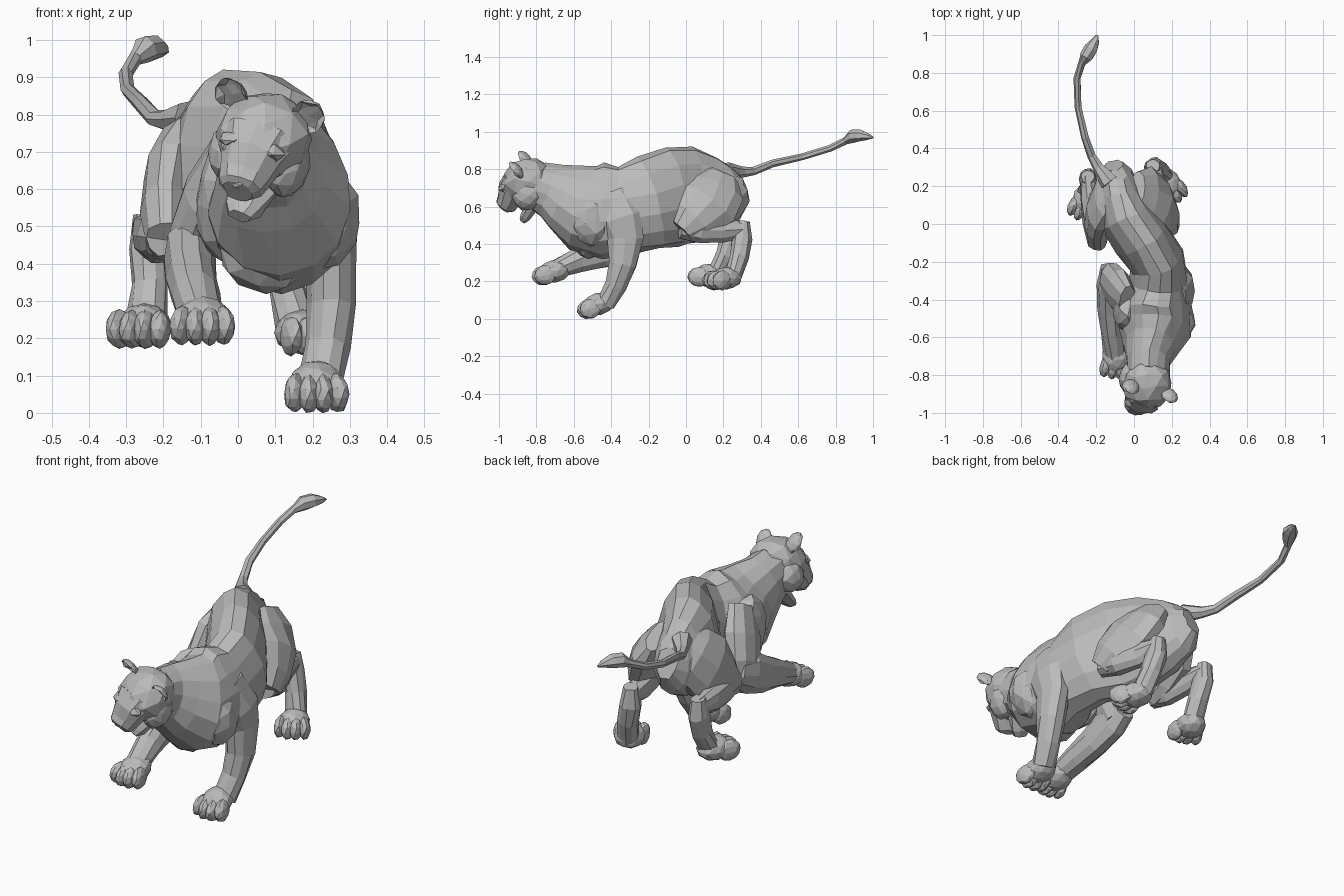
import bpy
import bmesh
import math
import random
from mathutils import Matrix, Vector, Euler

random.seed(4)
if "Cube" in bpy.data.objects:
    bpy.data.objects.remove(bpy.data.objects["Cube"], do_unlink=True)

# Single flat colour
stone = bpy.data.materials.new("stone_grey")
stone.use_nodes = True
grey = (.5, .5, .5, 1)
stone.diffuse_color = grey
stone.node_tree.nodes["Principled BSDF"].inputs["Base Color"].default_value = grey

UP = Vector((0, 0, 1))
SIDE = Vector((1, 0, 0))


def finish(name, bm, rough=.004, matrix=None):
    """Roughen the surface slightly into facets and make a flat shaded object."""
    for vert in bm.verts:
        vert.co += Vector([random.uniform(-rough, rough) for axis in range(3)])
    if matrix:
        bm.transform(matrix)
    bmesh.ops.recalc_face_normals(bm, faces=bm.faces[:])
    mesh = bpy.data.meshes.new(name)
    bm.to_mesh(mesh)
    bm.free()
    mesh.materials.append(stone)
    part = bpy.data.objects.new(name, mesh)
    bpy.context.collection.objects.link(part)
    return part


def loft(name, stations, hint=SIDE, sides=10, egg=0, rough=.004, matrix=None):
    """Skin oval rings; each station is x, y, z, first radius, second radius."""
    bm = bmesh.new()
    centres = [Vector(station[:3]) for station in stations]
    last = len(centres) - 1
    rings = []
    for i, centre in enumerate(centres):
        along = centres[min(i + 1, last)] - centres[max(i - 1, 0)]
        across = along.cross(hint).normalized()
        other = across.cross(along).normalized()
        first, second = stations[i][3:]
        ring = []
        for k in range(sides):
            angle = math.tau * (k + .5) / sides
            c, s = math.cos(angle), math.sin(angle)
            spread = first * c * (1 - egg * s)
            ring.append(bm.verts.new(centre + across * spread + other * second * s))
        rings.append(ring)
    for a, b in zip(rings, rings[1:]):
        for k in range(sides):
            n = (k + 1) % sides
            bm.faces.new((a[k], a[n], b[n], b[k]))
    bm.faces.new(rings[0])
    bm.faces.new(rings[-1])
    return finish(name, bm, rough, matrix)


def add_blob(bm, centre, radii, tilt=(0, 0, 0), detail=2):
    """Add a faceted ellipsoid to a mesh under construction."""
    turn = Euler([math.radians(a) for a in tilt]).to_matrix().to_4x4()
    matrix = Matrix.Translation(centre) @ turn @ Matrix.Diagonal((*radii, 1))
    bmesh.ops.create_icosphere(bm, subdivisions=detail, radius=1, matrix=matrix)


def blob(name, centre, radii, tilt=(0, 0, 0), detail=2, rough=.003, matrix=None):
    bm = bmesh.new()
    add_blob(bm, centre, radii, tilt, detail)
    return finish(name, bm, rough, matrix)


def paw(name, centre, yaw=0, pitch=0):
    """Broad pad with four fluted toes pointing forward."""
    bm = bmesh.new()
    add_blob(bm, (0, .02, .005), (.075, .09, .06))
    for k in range(4):
        offset = k - 1.5
        reach = -.04 if abs(offset) < 1 else -.027
        add_blob(bm, (offset * .037, reach, -.006), (.03, .062, .053),
                 tilt=(0, 0, offset * 8))
    turn = Euler((math.radians(pitch), 0, math.radians(yaw))).to_matrix().to_4x4()
    return finish(name, bm, .002, Matrix.Translation(centre) @ turn)


# Torso, from rump to neck, bending sideways
loft("torso", [
    (-.11, .31, .7, .05, .08),
    (-.1, .26, .68, .09, .145),
    (-.08, .17, .67, .12, .2),
    (-.04, .04, .67, .145, .25),
    (.04, -.08, .655, .15, .27),
    (.12, -.2, .62, .15, .25),
    (.135, -.32, .585, .155, .235),
    (.115, -.44, .575, .19, .255),
    (.115, -.55, .59, .195, .235),
    (.09, -.64, .645, .148, .19),
    (.075, -.72, .685, .118, .15),
    (.075, -.8, .715, .11, .125),
], hint=UP, sides=14, egg=.12, rough=.007)

# Shoulder and chest muscles
blob("left_shoulder", (.235, -.51, .52), (.092, .11, .14), tilt=(20, 0, 0), rough=.006)
blob("right_shoulder", (-.03, -.45, .565), (.085, .125, .17), tilt=(15, 0, 0), rough=.006)
blob("breast", (.07, -.52, .45), (.13, .1, .13), rough=.006)

# Left front leg, planted
loft("left_front_leg", [
    (.22, -.41, .66, .11, .06),
    (.25, -.35, .53, .12, .07),
    (.25, -.325, .43, .1, .07),
    (.25, -.34, .29, .078, .065),
    (.24, -.375, .18, .06, .06),
    (.22, -.43, .08, .055, .058),
])
paw("left_front_paw", (.21, -.485, .068), pitch=16)

# Right front leg, reaching forward
loft("right_upper_arm", [
    (-.03, -.42, .69, .11, .05),
    (-.08, -.35, .58, .13, .07),
    (-.115, -.3, .48, .105, .068),
    (-.125, -.28, .4, .07, .055),
])
loft("right_forearm", [
    (-.125, -.23, .45, .07, .055),
    (-.13, -.32, .42, .108, .07),
    (-.125, -.45, .36, .09, .07),
    (-.115, -.57, .315, .07, .064),
    (-.1, -.7, .26, .05, .058),
])
paw("right_front_paw", (-.095, -.725, .245), pitch=10)

# Left hind leg
loft("left_thigh", [
    (.02, .19, .76, .1, .05),
    (.07, .16, .69, .16, .075),
    (.13, .12, .61, .165, .08),
    (.17, .04, .53, .12, .075),
    (.185, -.02, .47, .07, .055),
])
loft("left_shin", [
    (.185, -.03, .48, .05, .045),
    (.16, .07, .475, .075, .06),
    (.12, .2, .475, .068, .055),
    (.1, .32, .48, .04, .04),
])
loft("left_hock", [
    (.1, .31, .52, .035, .035),
    (.105, .3, .43, .055, .05),
    (.13, .285, .33, .052, .05),
    (.16, .25, .22, .048, .055),
])
paw("left_hind_paw", (.182, .195, .212), yaw=25)

# Right hind leg
loft("right_thigh", [
    (-.1, .19, .76, .1, .05),
    (-.14, .15, .69, .155, .075),
    (-.18, .08, .61, .165, .075),
    (-.195, -.01, .53, .12, .068),
    (-.195, -.1, .46, .065, .055),
])
loft("right_shin", [
    (-.2, -.1, .47, .05, .045),
    (-.215, .01, .475, .075, .058),
    (-.235, .14, .48, .065, .052),
    (-.245, .26, .49, .04, .04),
])
loft("right_hock", [
    (-.245, .25, .53, .035, .035),
    (-.245, .24, .44, .055, .048),
    (-.235, .21, .34, .05, .048),
    (-.245, .16, .24, .045, .055),
])
paw("right_hind_paw", (-.257, .112, .23), yaw=-15)

# Tail and its tuft
loft("tail", [
    (-.13, .22, .79, .05, .05),
    (-.19, .3, .785, .03, .03),
    (-.225, .36, .79, .023, .023),
    (-.26, .46, .83, .021, .021),
    (-.295, .62, .865, .019, .019),
    (-.3, .77, .91, .019, .019),
    (-.27, .87, .96, .02, .02),
], hint=UP, sides=7, rough=.002)
loft("tail_tuft", [
    (-.275, .85, .95, .018, .018),
    (-.25, .89, .975, .038, .036),
    (-.225, .93, .98, .037, .034),
    (-.205, .97, .975, .023, .02),
    (-.195, 1, .97, .004, .004),
], hint=UP, sides=7, rough=.002)

# Head, built facing forward, then rolled, lowered, turned and enlarged
head = (Matrix.Translation((.064, -.855, .725))
        @ Matrix.Rotation(math.radians(-24), 4, 'Z')
        @ Matrix.Rotation(math.radians(35), 4, 'X')
        @ Matrix.Rotation(math.radians(19), 4, 'Y')
        @ Matrix.Scale(1.13, 4))
blob("skull", (0, .01, .005), (.117, .125, .108), rough=.005, matrix=head)
loft("muzzle", [
    (0, -.03, .02, .1, .085),
    (0, -.08, .01, .08, .072),
    (0, -.12, -.012, .063, .056),
    (0, -.15, -.025, .056, .05),
    (0, -.165, -.028, .038, .034),
], hint=UP, sides=10, rough=.003, matrix=head)
loft("lower_jaw", [
    (0, .02, -.07, .085, .05),
    (0, -.05, -.105, .062, .034),
    (0, -.105, -.125, .046, .026),
    (0, -.13, -.13, .028, .016),
], hint=UP, sides=8, rough=.003, matrix=head)
blob("nose", (0, -.16, -.005), (.03, .014, .017), detail=1, rough=.001, matrix=head)

for side, label in ((-1, "right"), (1, "left")):
    blob(label + "_cheek", (side * .072, -.01, -.045), (.052, .075, .07), matrix=head)
    blob(label + "_brow", (side * .05, -.083, .055), (.035, .025, .018),
         tilt=(0, side * 15, 0), detail=1, matrix=head)
    blob(label + "_eye", (side * .054, -.096, .033), (.016, .012, .011),
         detail=1, rough=.001, matrix=head)
    # Cupped ear: rounded shell with its front face pushed in
    bm = bmesh.new()
    add_blob(bm, (0, 0, 0), (.042, .026, .05))
    for vert in bm.verts:
        if vert.co.y < -.012:
            vert.co.y = .008
    place = Matrix.Translation((side * .096, .035, .085)) @ Matrix.Rotation(side * .4, 4, 'Y')
    finish(label + "_ear", bm, .002, head @ place)
